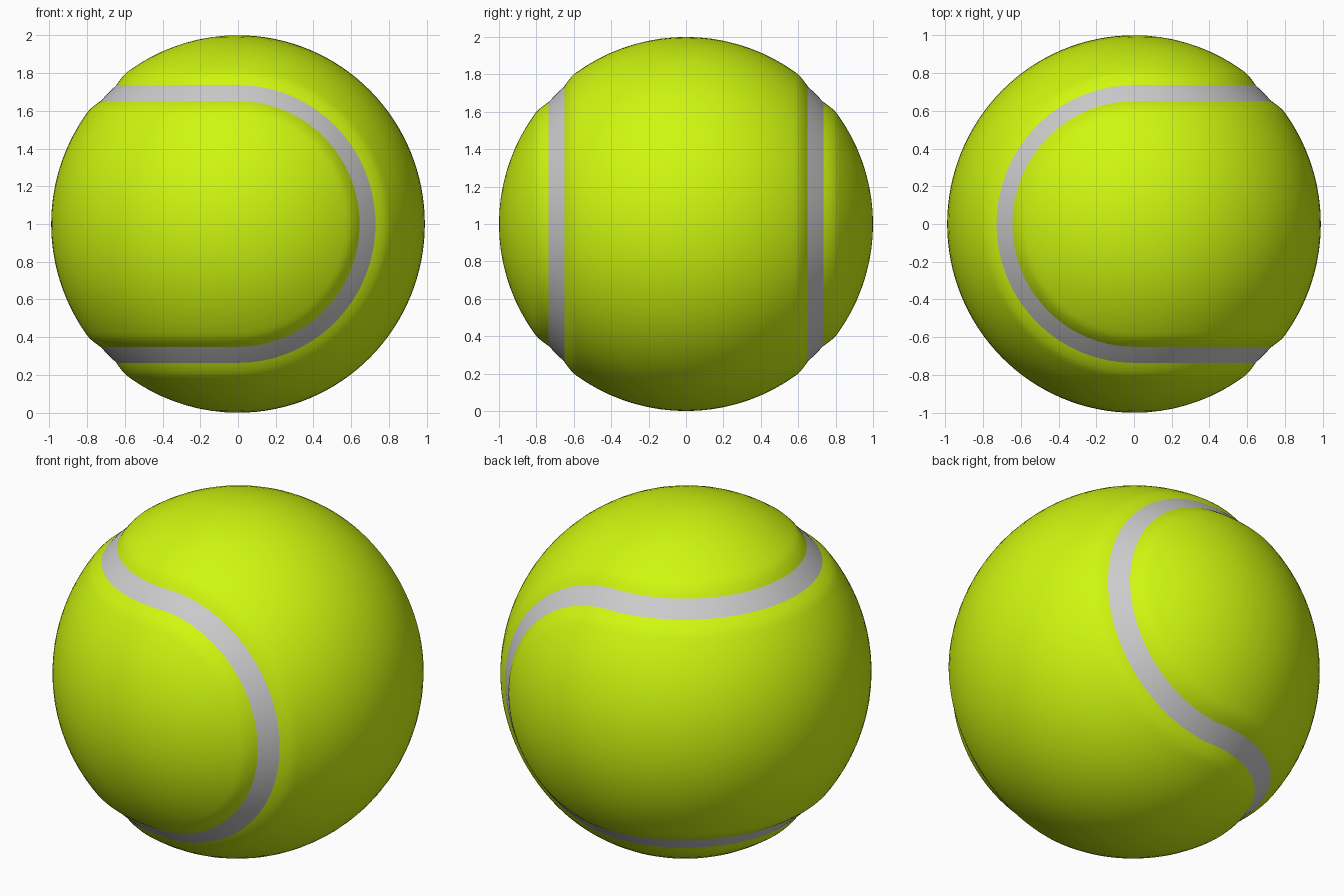
import bpy, bmesh
from math import sin, cos, pi, radians

if "Cube" in bpy.data.objects:
    bpy.data.objects.remove(bpy.data.objects["Cube"])

SEGS = 64          # steps around each half sweep
SEAM = 3.5         # half width of the seam in degrees
GROOVE = 8.5       # half width of the groove in degrees
DEPTH = 0.018


def radius(deg):
    # ball radius dips into a groove at 45 and 135 degrees from the sweep axis
    d = min(abs(deg - 45), abs(deg - 135))
    if d >= GROOVE:
        return 1.0
    t = min(1.0, (GROOVE - d) / (GROOVE - SEAM))
    return 1.0 - DEPTH * t ** 1.4


def left_point(deg, phi):
    a, r = radians(deg), radius(deg)
    return (-r * sin(a) * sin(phi), r * sin(a) * cos(phi), r * cos(a))


def right_point(deg, phi):
    x, y, z = left_point(deg, phi)
    return (-x, z, y)


def build(name, strips, colour=None):
    # each strip is swept half a turn: about z on the left, about y on the right
    bm = bmesh.new()
    for point in (left_point, right_point):
        for strip in strips:
            rows = [[bm.verts.new(point(d, pi * i / SEGS)) for i in range(SEGS + 1)]
                    for d in strip]
            for a, b in zip(rows, rows[1:]):
                for i in range(SEGS):
                    bm.faces.new((a[i], b[i], b[i + 1], a[i + 1]))
    bmesh.ops.remove_doubles(bm, verts=bm.verts, dist=1e-4)
    bmesh.ops.dissolve_degenerate(bm, edges=bm.edges, dist=1e-5)
    bmesh.ops.scale(bm, vec=(0.99, 1, 1), verts=bm.verts)
    bmesh.ops.translate(bm, vec=(0, 0, 1), verts=bm.verts)
    bm.normal_update()
    # make the normals point away from the ball centre
    for f in bm.faces:
        c = f.calc_center_median()
        c.z -= 1
        if f.normal.dot(c) < 0:
            f.normal_flip()
    mesh = bpy.data.meshes.new(name)
    bm.to_mesh(mesh)
    bm.free()
    mesh.shade_smooth()
    obj = bpy.data.objects.new(name, mesh)
    bpy.context.collection.objects.link(obj)
    if colour:
        mat = bpy.data.materials.new(name)
        mat.diffuse_color = colour
        mat.use_nodes = True
        mat.node_tree.nodes["Principled BSDF"].inputs["Base Color"].default_value = mat.diffuse_color
        mesh.materials.append(mat)
    return obj


# profile angles, mirrored about 45 degrees so the two halves weld together
offsets = [SEAM, 4.3, 5.2, 6.2, 7.3, GROOVE, 10, 13] + [17 + 4 * i for i in range(8)]
cap = sorted(45 - d for d in offsets)                  # pole to seam
belt_half = sorted(45 + d for d in offsets)            # seam to middle
belt = belt_half + [180 - d for d in reversed(belt_half[:-1])]
far_cap = [180 - d for d in reversed(cap)]
seam = [45 - SEAM, 45, 45 + SEAM]

# felt panels
build("felt_panels", [cap, belt, far_cap], (0.63, 0.93, 0.005, 1))
# curved seam band
build("seam_band", [seam, [180 - d for d in reversed(seam)]])
